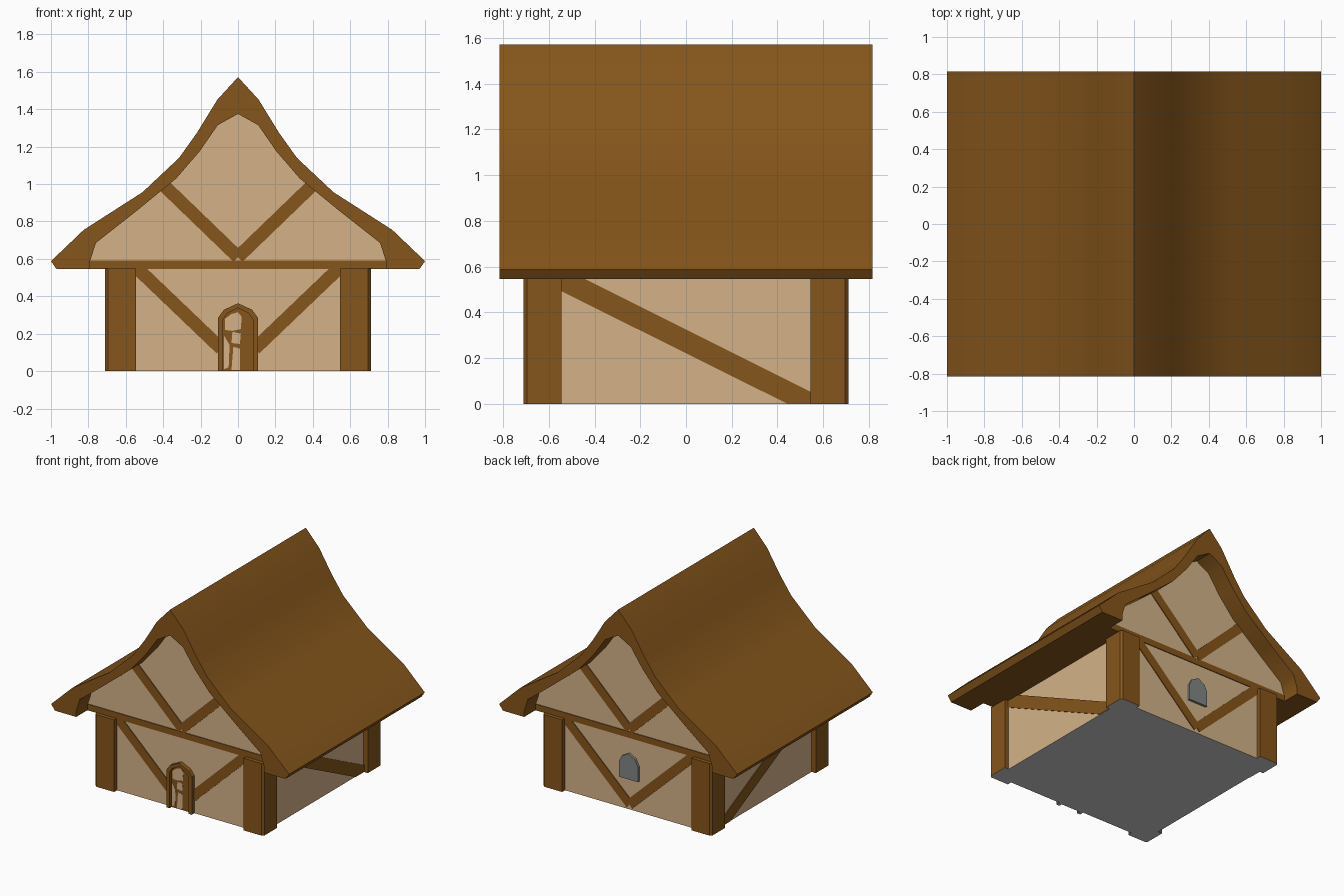
import bpy, bmesh, math
from mathutils import Vector

if "Cube" in bpy.data.objects:
    bpy.data.objects.remove(bpy.data.objects["Cube"])


def material(name, rgb):
    m = bpy.data.materials.new(name)
    m.diffuse_color = (*rgb, 1)
    m.use_nodes = True
    m.node_tree.nodes["Principled BSDF"].inputs["Base Color"].default_value = m.diffuse_color
    return m


WOOD = material("brown wood", (0.235, 0.092, 0.011))
PLASTER = material("tan plaster", (0.66, 0.45, 0.25))
STONE = material("pale grey floor", (0.604, 0.604, 0.604))
GLASS = material("grey glass", (0.225, 0.24, 0.235))

WALL = 0.675    # wall distance from the centre
EAVE = 0.545    # top of the lower storey
PLATE = 0.006   # thickness of painted timber plates


def prism(name, pts, axis, a, b, mat, smooth=None):
    """Extrude a 2D outline along an axis from a to b."""
    place = {"x": lambda u, v, d: (d, u, v),
             "y": lambda u, v, d: (u, d, v),
             "z": lambda u, v, d: (u, v, d)}[axis]
    bm = bmesh.new()
    lo = [bm.verts.new(place(u, v, a)) for u, v in pts]
    hi = [bm.verts.new(place(u, v, b)) for u, v in pts]
    n = len(pts)
    bm.faces.new(lo)
    bm.faces.new(hi)
    for i in range(n):
        j = (i + 1) % n
        bm.faces.new((lo[i], lo[j], hi[j], hi[i]))
    bmesh.ops.recalc_face_normals(bm, faces=bm.faces)
    # undersides resting on the ground are grey
    for f in bm.faces:
        if f.normal.z < -0.9 and f.calc_center_median().z < 0.01:
            f.material_index = 1
    me = bpy.data.meshes.new(name)
    bm.to_mesh(me)
    bm.free()
    me.materials.append(mat)
    me.materials.append(STONE)
    if smooth:
        me.polygons.foreach_set("use_smooth", [True] * len(me.polygons))
        me.set_sharp_from_angle(angle=math.radians(smooth))
    ob = bpy.data.objects.new(name, me)
    bpy.context.collection.objects.link(ob)
    return ob


def mirrored(half):
    """Outline from its right half, listed from the bottom to the peak at x = 0."""
    return half + [(-x, z) for x, z in reversed(half) if x > 1e-6]


def bar(p, q, width):
    """Four corners of a straight timber."""
    p, q = Vector(p), Vector(q)
    d = (q - p).normalized()
    n = Vector((-d.y, d.x)) * width / 2
    return [tuple(v) for v in (p - n, q - n, q + n, p + n)]


# Lower storey and gable block
prism("walls", [(-WALL, 0), (WALL, 0), (WALL, 0.56), (-WALL, 0.56)], "y", -WALL, WALL, PLASTER)
outer = [(0.97, EAVE), (1.0, 0.588), (0.825, 0.755), (0.51, 0.957), (0.315, 1.14),
         (0.22, 1.273), (0.11, 1.452), (0, 1.572)]
inner = [(0.79, EAVE), (0.79, 0.59), (0.76, 0.685), (0.55, 0.85), (0.33, 1.03),
         (0.205, 1.175), (0.108, 1.315), (0, 1.375)]
prism("gable_walls", mirrored([(0.79, 0.57)] + inner[1:]), "y", -WALL, WALL, PLASTER)

# Thick swept roof
prism("roof", mirrored(outer) + mirrored(inner)[::-1], "y", -0.815, 0.815, WOOD, smooth=35)

# Timber floor layer: cross beam on front and back, soffit under the eaves
prism("beam_layer", [(-0.79, EAVE), (0.79, EAVE), (0.79, 0.592), (-0.79, 0.592)], "y",
      -WALL - PLATE, WALL + PLATE, WOOD)

# Corner posts with chamfered outer corners
post = [(0.545, 0.545), (0.71, 0.545), (0.71, 0.695), (0.695, 0.71), (0.545, 0.71)]
for sx in (-1, 1):
    for sy in (-1, 1):
        prism("corner_post", [(x * sx, y * sy) for x, y in post], "z", 0, EAVE + 0.003, WOOD)

# Timbers on front and back
for side, sy in (("front", -1), ("back", 1)):
    a, b = sy * (WALL - 0.01), sy * (WALL + PLATE)
    for sx in (-1, 1):
        prism(side + "_gable_brace", bar((0.43 * sx, 1.025), (0, 0.61), 0.07), "y", a, b, WOOD)
        end = (0.09, 0.12) if sy < 0 else (0, 0.04)
        prism(side + "_wall_brace", bar((0.55 * sx, 0.56), (end[0] * sx, end[1]), 0.07), "y", a, b, WOOD)

# Diagonal timber on each side wall
side_brace = [(-0.55, EAVE), (-0.44, EAVE), (0.55, 0.05), (0.55, 0), (0.44, 0), (-0.55, 0.495)]
for sx in (-1, 1):
    prism("side_brace", [(y, max(z, 0.002)) for y, z in side_brace], "x",
          sx * (WALL - 0.01), sx * (WALL + PLATE), WOOD)

# Door: arched frame, panel and worn patches
arch_out = [(0.107, 0), (0.107, 0.285), (0.075, 0.328), (0, 0.363)]
arch_in = [(0.08, 0), (0.08, 0.275), (0.056, 0.309), (0, 0.337)]
prism("door_frame", mirrored(arch_out) + mirrored(arch_in)[::-1], "y", -WALL + 0.01, -0.708, WOOD)
prism("door_panel", mirrored(arch_in), "y", -WALL + 0.01, -WALL - 0.007, WOOD)
patches = [[(-0.07, 0.22), (-0.03, 0.215), (0.015, 0.225), (0.02, 0.29), (0, 0.315), (-0.035, 0.305), (-0.07, 0.28)],
           [(-0.035, 0.15), (0.01, 0.145), (0.015, 0.2), (-0.03, 0.21)],
           [(-0.075, 0.01), (-0.05, 0.02), (-0.045, 0.14), (-0.075, 0.19)],
           [(-0.035, 0.005), (0.01, 0.005), (0.012, 0.12), (-0.025, 0.13)]]
for p in patches:
    prism("door_worn_patch", p, "y", -WALL, -WALL - 0.009, PLASTER)

# Back window
prism("back_window", mirrored([(0.08, 0.235), (0.08, 0.35), (0.055, 0.40), (0, 0.43)]), "y",
      WALL - 0.01, WALL + 0.018, GLASS)
